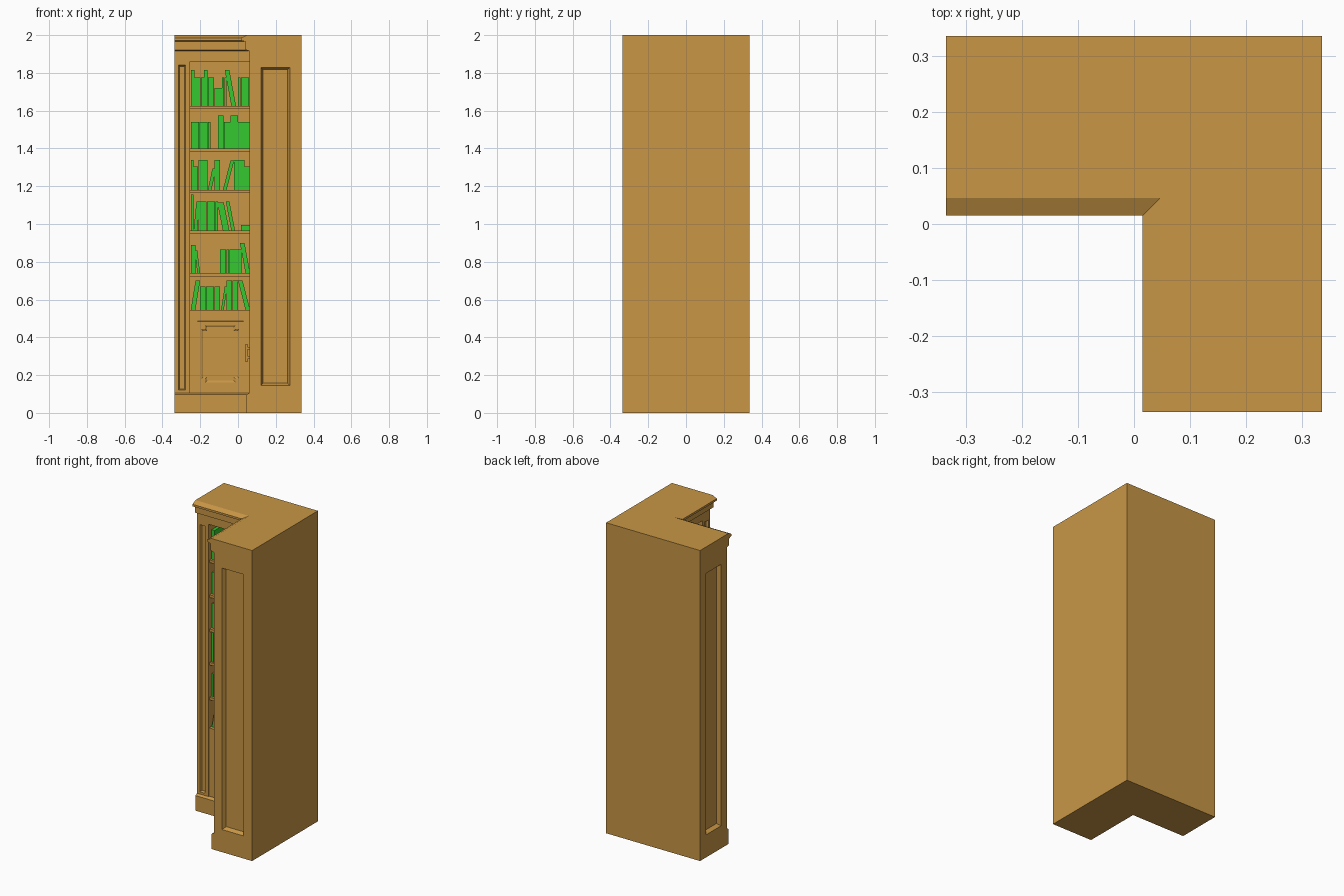
import bpy, bmesh, random

random.seed(4)
cube = bpy.data.objects.get("Cube")
if cube:
    bpy.data.objects.remove(cube, do_unlink=True)

HALF = 0.335     # half of the footprint
FACE = 0.062     # front plane of both wings
INNER = -0.255   # inner edge of the end stiles
RECESS = 0.07    # set-back cabinet face
BACK = 0.3       # rear of the shelf space


def material(name, color):
    mat = bpy.data.materials.new(name)
    mat.use_nodes = True
    mat.diffuse_color = (*color, 1)
    mat.node_tree.nodes["Principled BSDF"].inputs["Base Color"].default_value = (*color, 1)
    return mat


wood = material("warm wood", (0.58, 0.305, 0.06))
green = material("book green", (0.035, 0.58, 0.028))


def add_loft(bm, rings):
    """Solid through a stack of matching rings of points."""
    loops = [[bm.verts.new(p) for p in ring] for ring in rings]
    n = len(loops[0])
    for a, b in zip(loops, loops[1:]):
        for i in range(n):
            j = (i + 1) % n
            bm.faces.new((a[i], a[j], b[j], b[i]))
    bm.faces.new(loops[0])
    bm.faces.new(loops[-1])


def finish(bm, name, mat=wood):
    bmesh.ops.recalc_face_normals(bm, faces=bm.faces[:])
    mesh = bpy.data.meshes.new(name)
    bm.to_mesh(mesh)
    bm.free()
    mesh.materials.append(mat)
    obj = bpy.data.objects.new(name, mesh)
    bpy.context.collection.objects.link(obj)
    return obj


def loft(name, rings):
    bm = bmesh.new()
    add_loft(bm, rings)
    return finish(bm, name)


def ell(front, end, back, z):
    """Corner-shaped ring, symmetric about the diagonal."""
    return [(end, front, z), (front, front, z), (front, end, z),
            (back, end, z), (back, back, z), (end, back, z)]


def place(u, d, z, side):
    """Along-wing, depth and height to a point on either wing."""
    return (d, u, z) if side else (u, d, z)


def slab(outline_a, da, outline_b, db, side):
    """Rings of a tapered slab between two depths."""
    return [[place(u, d, z, side) for u, z in outline]
            for outline, d in ((outline_a, da), (outline_b, db))]


def rect(u0, u1, z0, z1, inset=0.0):
    u0, u1, z0, z1 = u0 + inset, u1 - inset, z0 + inset, z1 - inset
    return [(u0, z0), (u1, z0), (u1, z1), (u0, z1)]


def notched(u0, u1, z0, z1, inset=0.0, n=0.02):
    u0, u1, z0, z1 = u0 + inset, u1 - inset, z0 + inset, z1 - inset
    return [(u0 + n, z0), (u1 - n, z0), (u1 - n, z0 + n), (u1, z0 + n),
            (u1, z1 - n), (u1 - n, z1 - n), (u1 - n, z1), (u0 + n, z1),
            (u0 + n, z1 - n), (u0, z1 - n), (u0, z0 + n), (u0 + n, z0 + n)]


def cut(obj, rings):
    cutter = loft("cutter", rings)
    cutter.hide_render = True
    mod = obj.modifiers.new("cut", 'BOOLEAN')
    mod.operation = 'DIFFERENCE'
    mod.solver = 'EXACT'
    mod.object = cutter
    bpy.context.view_layer.objects.active = obj
    bpy.ops.object.modifier_apply(modifier=mod.name)
    bpy.data.objects.remove(cutter, do_unlink=True)


# Carcass with plinth and crown, as one profile round the corner
profile = [(0.046, 0), (0.046, 0.097), (FACE, 0.106), (FACE, 1.915), (0.04, 1.922),
           (0.04, 1.965), (0.015, 1.972), (0.015, 1.985), (0.046, 2)]
carcass = loft("carcass", [ell(c, -HALF, HALF, z) for c, z in profile])

# Set-back cabinet face, then the deep shelf space
cut(carcass, [ell(0, INNER, RECESS, z) for z in (0.106, 1.86)])
cut(carcass, [ell(0.01, INNER, BACK, z) for z in (0.545, 1.86)])

for side in (0, 1):
    # Sunk panels on the end wall and the stile
    end_panel = (0.12, 0.275, 0.145, 1.83)
    cut(carcass, slab(rect(*end_panel), -HALF - 0.001,
                      rect(*end_panel, 0.013), -HALF + 0.025, side))
    stile = (-0.316, -0.277, 0.12, 1.842)
    cut(carcass, slab(rect(*stile), FACE - 0.001, rect(*stile, 0.007), FACE + 0.012, side))

    # Cabinet door with a notched panel
    name = ("back_wing", "side_wing")[side]
    door_size = (-0.22, 0.035, 0.14, 0.49)
    door = loft(name + "_door", slab(rect(*door_size), 0.09,
                                     rect(*door_size, 0.006), 0.064, side))
    panel = (-0.195, 0.008, 0.16, 0.465)
    cut(door, slab(notched(*panel), 0.063, notched(*panel, 0.014), 0.072, side))

# Shelves
shelf_tops = [1.625, 1.4, 1.18, 0.965, 0.74]
for i, top in enumerate(shelf_tops):
    loft(f"shelf_{i + 1}", [ell(0.076, INNER - 0.005, BACK + 0.005, z)
                            for z in (top - 0.017, top)])

# Door pull: two posts and a bar on the side wing
bm = bmesh.new()
for z0, z1, d0, d1 in ((0.285, 0.3, 0.045, 0.07), (0.335, 0.35, 0.045, 0.07),
                       (0.27, 0.365, 0.04, 0.05)):
    outline = rect(-0.214, -0.2, z0, z1)
    add_loft(bm, slab(outline, d0, outline, d1, 1))
finish(bm, "door_pull")

# Book groups per shelf in hundredths: start, end, height and optional lean
rows = [
    [(-25, -23, 19), (-23, -18, 15), (-18, -16, 19), (-16, -12.5, 15), (-12.5, -8.5, 9.5),
     (-8.5, -6, 15), (-3.5, -1, 19, -3.5), (0, 6, 15)],
    [(-25, -14.5, 14), (-10.5, -7.5, 17.5), (-7.5, -4, 14), (-4, 0, 17.5), (0, 6.5, 14)],
    [(-25, -23.5, 16), (-23.5, -21, 12.5), (-21, -16, 16), (-16, -14, 11.5, 2.5),
     (-12.5, -9.5, 16), (-8, -6, 15.5, 4), (-2, 3.5, 16), (3.5, 6.5, 12.5)],
    [(-25, -23.5, 19), (-23.5, -21.5, 15.5, 1.5), (-21, -10.5, 15.5), (-8, -4.5, 15, -3),
     (-3.5, -1.5, 15.5, -3), (1.5, 6.5, 3)],
    [(-25, -22.5, 15), (-21.5, -20, 12, -1.5), (-9.5, 2, 12.5), (4, 6.5, 16, -3)],
    [(-25, -22.5, 15.5, 2.5), (-20, -9.5, 12.5), (-9, -7.5, 12.5, 2), (-6, 0, 15.5),
     (4, 6.5, 15.5, -4)],
]
for side in (0, 1):
    for i, (row, base) in enumerate(zip(rows, shelf_tops + [0.545])):
        bm = bmesh.new()
        for start, end, height, *lean in row:
            tilt = lean[0] / 100 if lean else 0
            count = 1 if lean else max(1, round((end - start) / 1.6))
            width = (end - start) / 100 / count
            top = base + height / 100
            for k in range(count):
                u = start / 100 + k * width
                v = u + width - 0.0008
                outline = [(u, base), (v, base), (v + tilt, top), (u + tilt, top)]
                front = 0.088 + random.uniform(0, 0.008)
                add_loft(bm, slab(outline, front, outline, front + 0.14, side))
        finish(bm, f"{('back', 'side')[side]}_books_{i + 1}", green)
